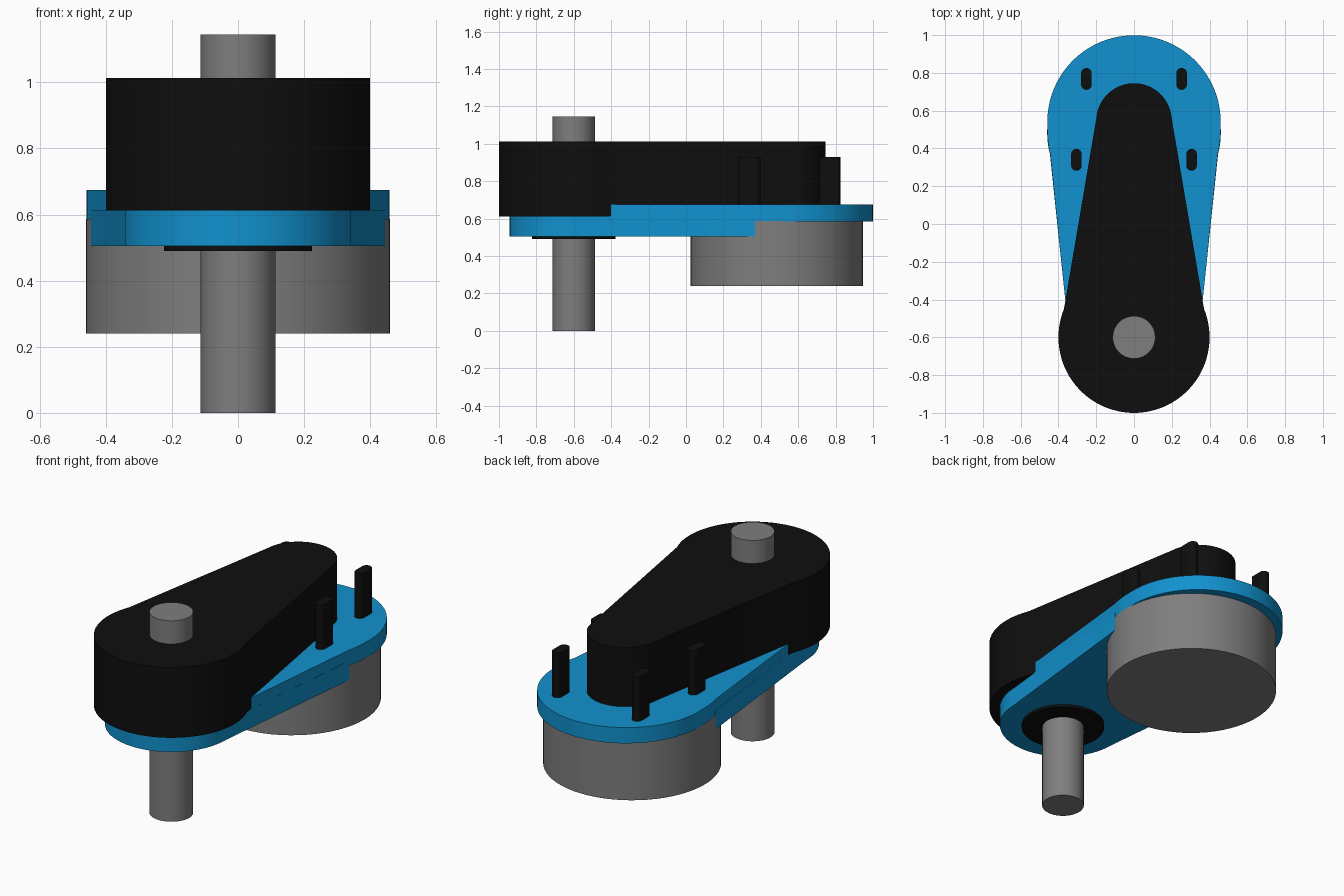
import bpy, bmesh, math

if "Cube" in bpy.data.objects:
    bpy.data.objects.remove(bpy.data.objects["Cube"])


def material(name, color):
    m = bpy.data.materials.new(name)
    m.diffuse_color = (*color, 1)
    m.use_nodes = True
    m.node_tree.nodes["Principled BSDF"].inputs["Base Color"].default_value = m.diffuse_color
    return m


BLUE = material("blue", (0.0055, 0.285, 0.62))
BLACK = material("black", (0.0045, 0.0045, 0.0045))
GREY = material("grey", (0.21, 0.21, 0.21))


def arc(cx, cy, r, start, end, n):
    """Points along an arc, angles in degrees."""
    angles = [math.radians(start + (end - start) * i / n) for i in range(n + 1)]
    return [(cx + r * math.cos(a), cy + r * math.sin(a)) for a in angles]


def mirrored(right):
    """Close a right-hand outline with its mirror image, dropping points on the axis."""
    return right + [(-x, y) for x, y in reversed(right) if x > 1e-5]


def prism(name, outline, z0, z1, mat):
    bm = bmesh.new()
    face = bm.faces.new([bm.verts.new((x, y, z0)) for x, y in outline])
    top = bmesh.ops.extrude_face_region(bm, geom=[face])["geom"]
    bmesh.ops.translate(bm, vec=(0, 0, z1 - z0),
                        verts=[v for v in top if isinstance(v, bmesh.types.BMVert)])
    bmesh.ops.recalc_face_normals(bm, faces=bm.faces)
    mesh = bpy.data.meshes.new(name)
    bm.to_mesh(mesh)
    bm.free()
    mesh.materials.append(mat)
    ob = bpy.data.objects.new(name, mesh)
    bpy.context.collection.objects.link(ob)
    bpy.context.view_layer.objects.active = ob
    ob.select_set(True)
    bpy.ops.object.shade_smooth_by_angle(angle=math.radians(30))
    ob.select_set(False)
    return ob


def cylinder(name, y, r, z0, z1, mat):
    return prism(name, arc(0, y, r, 0, 360, 64)[:-1], z0, z1, mat)


AXLE_Y, MOTOR_Y = -0.6, 0.485

# Shaft with its bearing ring, and the motor can
cylinder("shaft", AXLE_Y, 0.113, 0, 1.145, GREY)
cylinder("bearing_ring", AXLE_Y, 0.224, 0.49, 0.515, BLACK)
cylinder("motor", MOTOR_Y, 0.46, 0.24, 0.587, GREY)

# Lower bracket plate: rounded nose, flaring until it meets the motor
nose = arc(0, AXLE_Y, 0.343, -90, 0, 24)
prism("lower_plate", mirrored(nose + [(0.445, 0.37)]), 0.505, 0.613, BLUE)

# Upper bracket plate: starts behind the nose and rounds over the motor
rear = arc(0, MOTOR_Y, 0.458, -14.5, 0, 5) + arc(0, 0.54, 0.459, 0, 90, 28)
prism("upper_plate", mirrored([(0.364, -0.4)] + rear), 0.585, 0.675, BLUE)

# Tapered cover: big round front, small round back
front = arc(0, AXLE_Y, 0.4, -90, 22, 36)
back = arc(0, 0.545, 0.2, 4, 90, 24)
prism("cover", mirrored(front + back), 0.612, 1.013, BLACK)

# Four upright posts with rounded ends
for side, label in ((1, "right"), (-1, "left")):
    for row, x, y in (("front", 0.305, 0.34), ("rear", 0.252, 0.768)):
        r, half = 0.028, 0.03
        outline = (arc(side * x, y + half, r, 0, 180, 8)
                   + arc(side * x, y - half, r, 180, 360, 8))
        prism(f"{row}_{label}_post", outline, 0.66, 0.93, BLACK)
